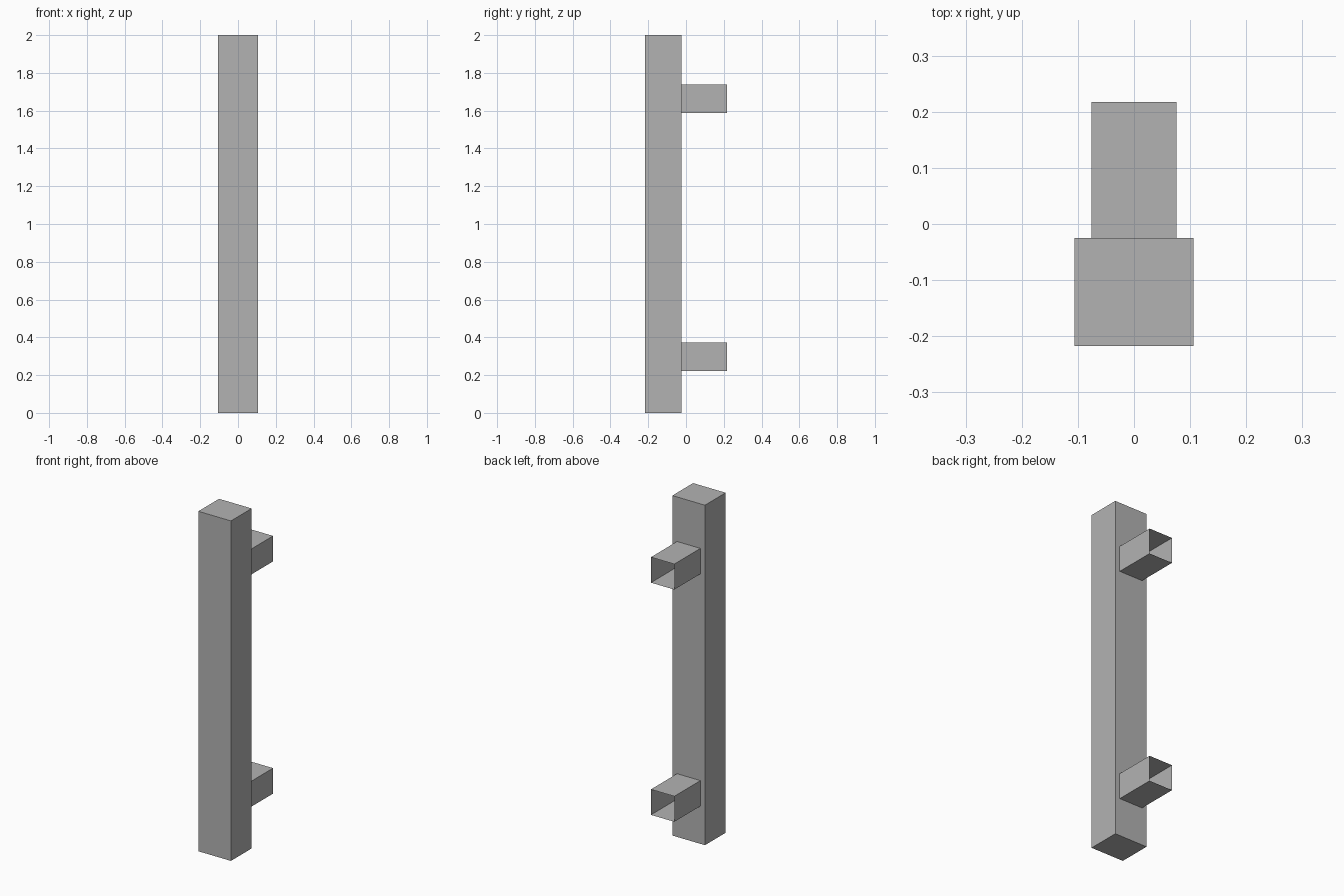
import bpy
import bmesh
from mathutils import Matrix, Vector

default = bpy.data.objects.get("Cube")
if default:
    bpy.data.objects.remove(default, do_unlink=True)

GREY = (0.45, 0.45, 0.45, 1.0)
grey = bpy.data.materials.new("plain grey")
grey.use_nodes = True
grey.diffuse_color = GREY
grey.node_tree.nodes["Principled BSDF"].inputs["Base Color"].default_value = GREY


def box(name, size, centre, open_ends=False):
    """Flat-sided box; open_ends leaves a hollow sleeve running along y."""
    bm = bmesh.new()
    bmesh.ops.create_cube(bm, size=1, matrix=Matrix.Diagonal((*size, 1)))
    if open_ends:
        bm.normal_update()
        ends = [f for f in bm.faces if abs(f.normal.y) > 0.5]
        bmesh.ops.delete(bm, geom=ends, context='FACES_ONLY')
    mesh = bpy.data.meshes.new(name)
    bm.to_mesh(mesh)
    bm.free()
    mesh.materials.append(grey)
    obj = bpy.data.objects.new(name, mesh)
    obj.location = Vector(centre)
    bpy.context.collection.objects.link(obj)
    return obj


# Upright grip bar
box("handle_bar", (0.212, 0.192, 2.0), (0, -0.121, 1.0))

# Two hollow standoffs behind the bar
for name, height in (("lower_mount", 0.297), ("upper_mount", 1.663)):
    box(name, (0.152, 0.242, 0.15), (0, 0.096, height), open_ends=True)
